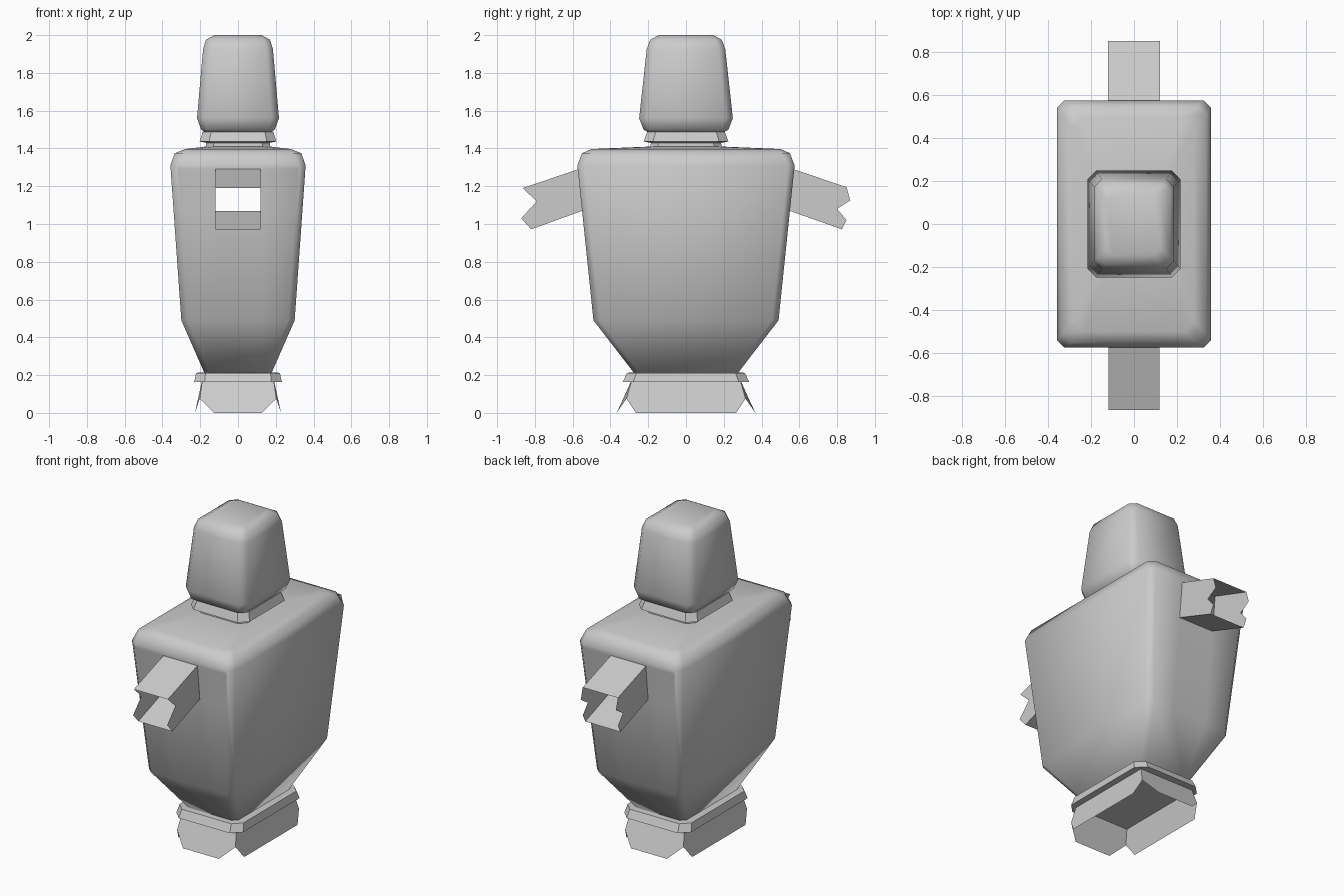
import bpy, bmesh, math

if "Cube" in bpy.data.objects:
    bpy.data.objects.remove(bpy.data.objects["Cube"])


def make_object(name, bm, smooth=None, recalc=True):
    if recalc:
        bmesh.ops.recalc_face_normals(bm, faces=bm.faces)
    me = bpy.data.meshes.new(name)
    bm.to_mesh(me)
    bm.free()
    ob = bpy.data.objects.new(name, me)
    bpy.context.collection.objects.link(ob)
    if smooth:
        bpy.ops.object.select_all(action='DESELECT')
        ob.select_set(True)
        bpy.context.view_layer.objects.active = ob
        bpy.ops.object.shade_smooth_by_angle(angle=math.radians(smooth))
    return ob


def section(bm, hx, hy, z, c):
    """Rectangle with cut corners."""
    pts = [(hx, hy - c), (hx - c, hy), (c - hx, hy), (-hx, hy - c),
           (-hx, c - hy), (c - hx, -hy), (hx - c, -hy), (hx, c - hy)]
    return [bm.verts.new((x, y, z)) for x, y in pts]


def loft(rows):
    """Capped loft through cut-corner sections (half x, half y, z, cut)."""
    bm = bmesh.new()
    rings = [section(bm, *r) for r in rows]
    for a, b in zip(rings, rings[1:]):
        for i in range(8):
            j = (i + 1) % 8
            bm.faces.new((a[i], a[j], b[j], b[i]))
    bm.faces.new(rings[0][::-1])
    bm.faces.new(rings[-1])
    bmesh.ops.recalc_face_normals(bm, faces=bm.faces)
    return bm


# Body, with open armholes front and back
ARM_X, ARM_LOW, ARM_HIGH = 0.12, 1.07, 1.29
body = loft([(0.175, 0.27, 0.205, 0.03), (0.30, 0.49, 0.49, 0.035),
             (0.358, 0.575, 1.31, 0.035), (0.335, 0.55, 1.375, 0.04),
             (0.28, 0.50, 1.397, 0.05), (0.17, 0.19, 1.41, 0.04)])
for co, no in (((ARM_X, 0, 0), (1, 0, 0)), ((-ARM_X, 0, 0), (1, 0, 0)),
               ((0, 0, ARM_LOW), (0, 0, 1)), ((0, 0, ARM_HIGH), (0, 0, 1))):
    faces = [f for f in body.faces if abs(f.normal.y) > 0.9]
    geom = faces + list({e for f in faces for e in f.edges}) \
        + list({v for f in faces for v in f.verts})
    bmesh.ops.bisect_plane(body, geom=geom, plane_co=co, plane_no=no)
    body.normal_update()
holes = []
for f in body.faces:
    c = f.calc_center_median()
    if abs(c.x) < ARM_X and ARM_LOW < c.z < ARM_HIGH and abs(c.y) > 0.5:
        holes.append(f)
bmesh.ops.delete(body, geom=holes, context='FACES')
make_object("body", body, 50, recalc=False)

# Head
make_object("head", loft([
    (0.175, 0.20, 1.485, 0.03), (0.195, 0.225, 1.50, 0.03),
    (0.217, 0.248, 1.56, 0.04), (0.185, 0.208, 1.925, 0.035),
    (0.17, 0.19, 1.975, 0.035), (0.125, 0.145, 2.0, 0.03)]), 50)

# Neck, collar and hem band
make_object("neck", loft([(0.17, 0.19, 1.39, 0.04), (0.165, 0.18, 1.49, 0.04)]))
make_object("collar", loft([(0.17, 0.19, 1.43, 0.04), (0.203, 0.225, 1.437, 0.05),
                            (0.187, 0.205, 1.488, 0.045), (0.16, 0.18, 1.49, 0.04)]))
make_object("hem_band", loft([(0.19, 0.28, 0.165, 0.04), (0.232, 0.335, 0.163, 0.055),
                              (0.222, 0.312, 0.212, 0.05), (0.17, 0.26, 0.215, 0.04)]))

# Flared skirt: four open panels with notched corners
bm = bmesh.new()
top = (0.188, 0.285, 0.18)
notch = (0.203, 0.315, 0.075)
for s in (-1, 1):
    long_side = [(s * top[0], -top[1], top[2]), (s * notch[0], -notch[1], notch[2]),
                 (s * 0.228, -0.265, 0), (s * 0.228, 0.265, 0),
                 (s * notch[0], notch[1], notch[2]), (s * top[0], top[1], top[2])]
    short_side = [(-top[0], s * top[1], top[2]), (-notch[0], s * notch[1], notch[2]),
                  (-0.125, s * 0.367, 0), (0.125, s * 0.367, 0),
                  (notch[0], s * notch[1], notch[2]), (top[0], s * top[1], top[2])]
    for panel in (long_side, short_side):
        bm.faces.new([bm.verts.new(p) for p in panel])
bmesh.ops.remove_doubles(bm, verts=bm.verts, dist=0.001)
make_object("skirt", bm)


# Open sleeves: side profile (distance along y, z) of the ragged cuff
def sleeve(name, sign, half, cuff):
    bm = bmesh.new()
    profile = [(0.57, ARM_HIGH)] + cuff + [(0.548, ARM_LOW)]
    left = [bm.verts.new((-half, sign * y, z)) for y, z in profile]
    right = [bm.verts.new((half, sign * y, z)) for y, z in profile]
    bm.faces.new(left)
    bm.faces.new(right[::-1])
    bm.faces.new((left[0], right[0], right[1], left[1]))
    bm.faces.new((left[-2], right[-2], right[-1], left[-1]))
    make_object(name, bm)


sleeve("front_sleeve", -1, 0.118,
       [(0.865, 1.19), (0.79, 1.12), (0.872, 1.03), (0.82, 0.972)])
sleeve("back_sleeve", 1, 0.122,
       [(0.85, 1.195), (0.87, 1.125), (0.80, 1.08), (0.85, 1.02), (0.825, 0.972)])
